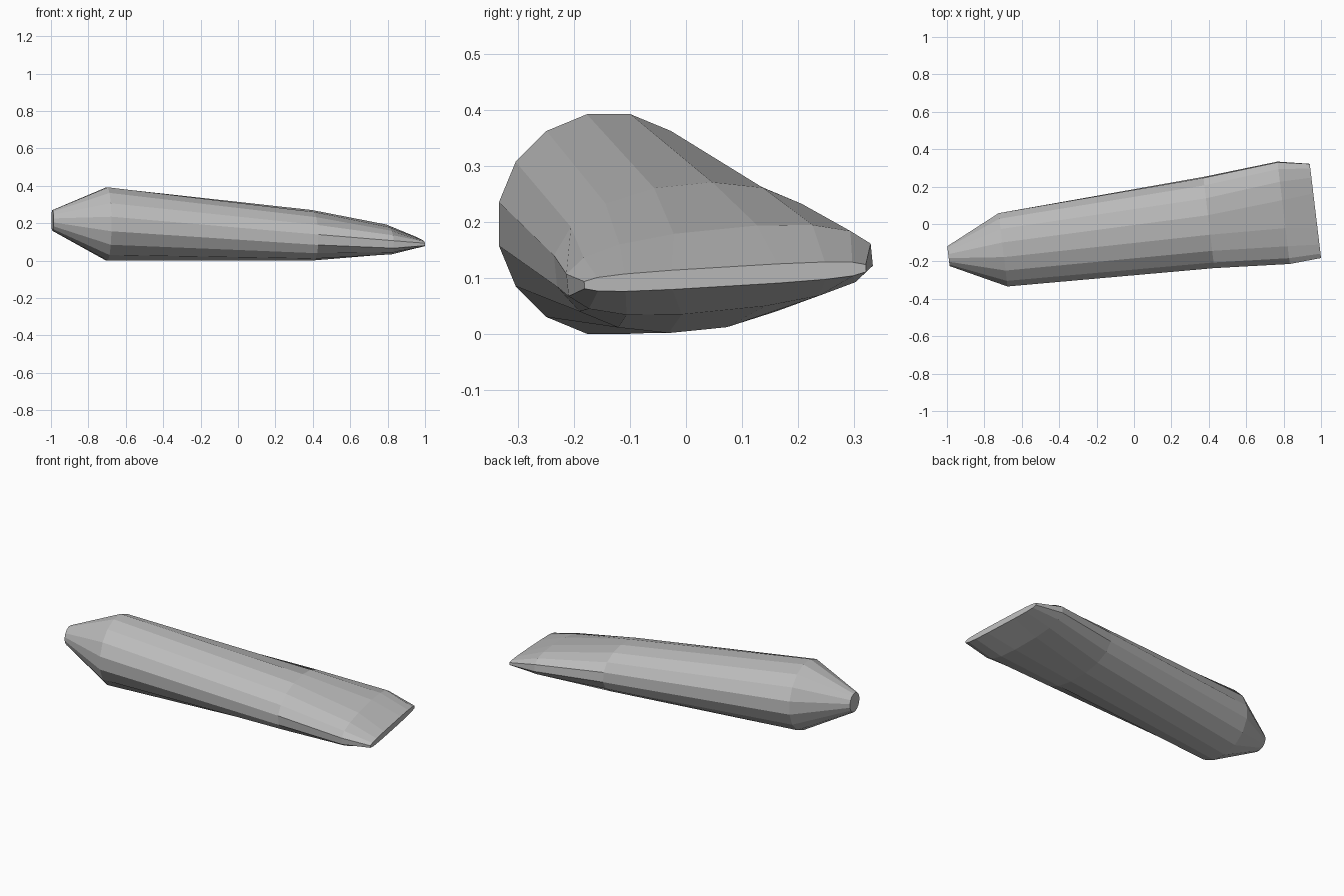
import bpy
import bmesh
from math import sin, cos, tau, copysign
from mathutils import Vector

cube = bpy.data.objects.get("Cube")
if cube:
    bpy.data.objects.remove(cube)

# Plain grey surface
grey = bpy.data.materials.new("grey")
grey.use_nodes = True
colour = (0.5, 0.5, 0.5, 1)
grey.diffuse_color = colour
grey.node_tree.nodes["Principled BSDF"].inputs["Base Color"].default_value = colour

SIDES = 16
SLANT = 0.12  # rings stand square to the slanting long axis

# Each section: centre, half width, half height, roll, squareness
sections = [
    ((-0.992, -0.172, 0.215), 0.053, 0.055, 0, 1),
    ((-0.70, -0.138, 0.196), 0.196, 0.196, 0, 1),
    ((0.40, 0.008, 0.136), 0.242, 0.130, 0.10, 0.95),
    ((0.80, 0.060, 0.114), 0.272, 0.072, 0.10, 0.8),
    ((0.97, 0.070, 0.102), 0.250, 0.017, 0.06, 0.6),
]


def power(value, exponent):
    return copysign(abs(value) ** exponent, value)


def add_ring(bm, centre, width, height, roll, square):
    """Rounded cross-section, rolled about the long axis."""
    ring = []
    for i in range(SIDES):
        angle = tau * (i + 0.5) / SIDES
        u = width * power(cos(angle), square) / cos(tau / SIDES / 2)
        v = height * power(sin(angle), square) / cos(tau / SIDES / 2)
        y = u * cos(roll) - v * sin(roll)
        z = u * sin(roll) + v * cos(roll)
        ring.append(bm.verts.new(Vector(centre) + Vector((-SLANT * y, y, z))))
    return ring


# Tube body: round shoulder squeezed to a thin crimped end
bm = bmesh.new()
rings = [add_ring(bm, *section) for section in sections]
for a, b in zip(rings, rings[1:]):
    for i in range(SIDES):
        j = (i + 1) % SIDES
        bm.faces.new((a[i], a[j], b[j], b[i]))
bm.faces.new(rings[0])
bm.faces.new(rings[-1])
bmesh.ops.recalc_face_normals(bm, faces=bm.faces)
mesh = bpy.data.meshes.new("tube_body")
bm.to_mesh(mesh)
bm.free()
mesh.materials.append(grey)
body = bpy.data.objects.new("tube_body", mesh)
bpy.context.collection.objects.link(body)
